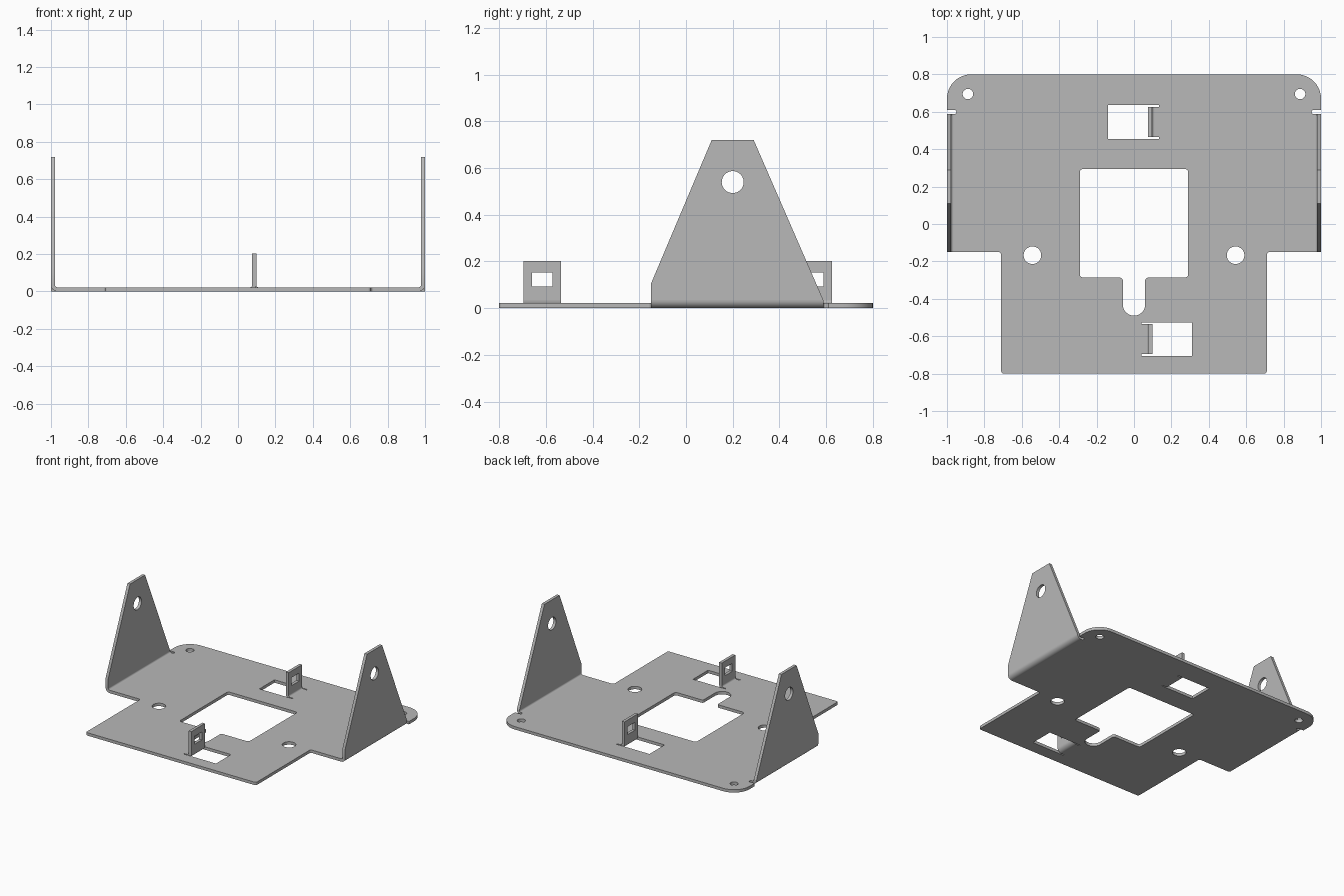
import bpy, bmesh, math
from mathutils import Vector, Matrix

cube = bpy.data.objects.get("Cube")
if cube:
    bpy.data.objects.remove(cube, do_unlink=True)

T = 0.022   # sheet thickness
R = 0.035   # outer bend radius

steel = bpy.data.materials.new("grey steel")
steel.use_nodes = True
GREY = (0.48, 0.48, 0.48, 1)
steel.diffuse_color = GREY
steel.node_tree.nodes["Principled BSDF"].inputs["Base Color"].default_value = GREY


def rounded(points, steps=10):
    """Closed outline from (x, y, corner radius) points."""
    out = []
    for i, (x, y, r) in enumerate(points):
        p = Vector((x, y))
        if r == 0:
            new = [p]
        else:
            a = (Vector(points[i - 1][:2]) - p).normalized()
            b = (Vector(points[(i + 1) % len(points)][:2]) - p).normalized()
            half = a.angle(b) / 2
            centre = p + (a + b).normalized() * (r / math.sin(half))
            start = p + a * (r / math.tan(half)) - centre
            end = p + b * (r / math.tan(half)) - centre
            sweep = math.pi - 2 * half
            new = [centre + (start * math.sin(sweep * (1 - k / steps))
                             + end * math.sin(sweep * k / steps)) / math.sin(sweep)
                   for k in range(steps + 1)]
        out += [q for q in new if not out or (q - out[-1]).length > 1e-5]
    if (out[0] - out[-1]).length < 1e-5:
        out.pop()
    return out


def box(x0, x1, y0, y1, r=0):
    return [(x0, y0, r), (x1, y0, r), (x1, y1, r), (x0, y1, r)]


def hole(x, y, r):
    return box(x - r, x + r, y - r, y + r, r)


def sheet(name, loops, depth, matrix):
    """Extruded flat shape; loops after the first are holes."""
    curve = bpy.data.curves.new(name, 'CURVE')
    curve.dimensions = '2D'
    curve.fill_mode = 'BOTH'
    curve.extrude = depth / 2
    for loop in loops:
        pts = rounded(loop)
        spline = curve.splines.new('POLY')
        spline.points.add(len(pts) - 1)
        for sp, q in zip(spline.points, pts):
            sp.co = (q.x, q.y, 0, 1)
        spline.use_cyclic_u = True
    temp = bpy.data.objects.new(name + " outline", curve)
    mesh = bpy.data.meshes.new_from_object(temp)
    bpy.data.objects.remove(temp)
    bpy.data.curves.remove(curve)
    mesh.transform(matrix)
    bm = bmesh.new()
    bm.from_mesh(mesh)
    bmesh.ops.remove_doubles(bm, verts=bm.verts, dist=1e-5)
    bmesh.ops.recalc_face_normals(bm, faces=bm.faces)
    bm.to_mesh(mesh)
    bm.free()
    mesh.name = name
    mesh.materials.clear()
    mesh.materials.append(steel)
    ob = bpy.data.objects.new(name, mesh)
    bpy.context.collection.objects.link(ob)
    bpy.ops.object.select_all(action='DESELECT')
    ob.select_set(True)
    bpy.context.view_layer.objects.active = ob
    bpy.ops.object.shade_smooth_by_angle(angle=math.radians(30))


def upright(name, loops, x):
    # outline drawn in y and z, thickness along x
    m = Matrix(((0, 0, 1, x), (1, 0, 0, 0), (0, 1, 0, 0), (0, 0, 0, 1)))
    sheet(name, loops, T, m)


def bend(name, face, side, y0, y1):
    # quarter-round fold ending at the outer face x = face
    edge, inner = face - side * R, face - side * T
    loop = [(edge, 0, 0), (face, 0, R), (face, R, 0),
            (inner, R, 0), (inner, T, R - T), (edge, T, 0)]
    m = Matrix(((1, 0, 0, 0), (0, 0, -1, (y0 + y1) / 2), (0, 1, 0, 0), (0, 0, 0, 1)))
    sheet(name, [loop], y1 - y0, m)


def mirrored(half):
    return half + [(-x, y, r) for x, y, r in reversed(half)]


# Base plate outline with relief notches behind the side brackets
EAR0, EAR1 = -0.15, 0.588
outline = mirrored([
    (0.71, -0.8, 0.015), (0.71, EAR0, 0.015), (1 - R, EAR0, 0), (1 - R, EAR1, 0),
    (0.95, EAR1, 0.01), (0.95, 0.61, 0.01), (1, 0.61, 0), (1, 0.8, 0.13)])

# Central opening with rounded slot
opening = mirrored([
    (0.06, -0.49, 0.0599), (0.06, -0.287, 0.015), (0.29, -0.287, 0.02), (0.29, 0.295, 0.02)])


# Tab openings with thin relief slits beside each fold
def tab_opening(far, fold, slit, y0, y1, gap=0.009):
    return [(far, y0 - gap, 0), (slit, y0 - gap, 0), (slit, y0, 0), (fold, y0, 0),
            (fold, y1, 0), (slit, y1, 0), (slit, y1 + gap, 0), (far, y1 + gap, 0)]


tabs = [("front", 0.098, 1, 0.31, 0.04, -0.696, -0.535),
        ("back", 0.075, -1, -0.14, 0.135, 0.464, 0.626)]

loops = [outline, opening]
for s in (-1, 1):
    loops += [hole(s * 0.888, 0.695, 0.028), hole(s * 0.543, -0.167, 0.047)]
for name, face, side, far, slit, y0, y1 in tabs:
    loops.append(tab_opening(far, face - side * R, slit, y0, y1))
sheet("base_plate", loops, T, Matrix.Translation((0, 0, T / 2)))

# Tall side brackets
ear = [(EAR0, R, 0), (EAR1, R, 0), (0.29, 0.72, 0), (0.11, 0.72, 0), (EAR0, 0.105, 0)]
for name, s in (("left", 1), ("right", -1)):
    upright(name + "_bracket", [ear, hole(0.2, 0.54, 0.047)], s * (1 - T / 2))
    bend(name + "_bracket_fold", s, s, EAR0, EAR1)

# Small windowed tabs
for name, face, side, far, slit, y0, y1 in tabs:
    mid = (y0 + y1) / 2
    upright(name + "_tab", [box(y0, y1, R, 0.203), box(mid - 0.044, mid + 0.044, 0.093, 0.153)],
            face - side * T / 2)
    bend(name + "_tab_fold", face, side, y0, y1)
